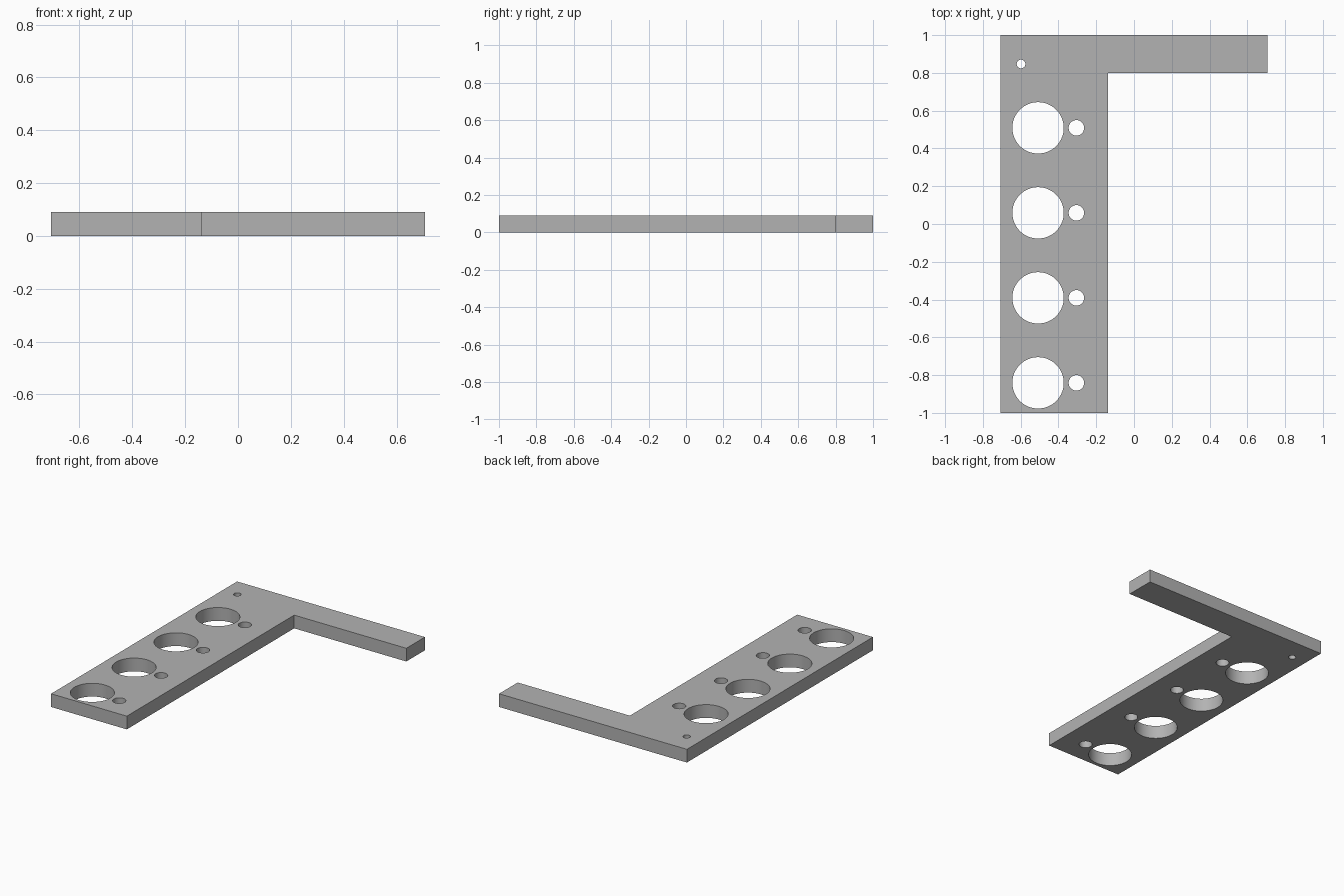
import bpy
import bmesh
import math
from mathutils import Matrix

cube = bpy.data.objects.get("Cube")
if cube:
    bpy.data.objects.remove(cube, do_unlink=True)

THICK = 0.09

grey = bpy.data.materials.new("plain grey")
grey.use_nodes = True
colour = (0.45, 0.45, 0.45, 1)
grey.diffuse_color = colour
grey.node_tree.nodes["Principled BSDF"].inputs["Base Color"].default_value = colour


def add_object(name, bm):
    bmesh.ops.recalc_face_normals(bm, faces=bm.faces)
    mesh = bpy.data.meshes.new(name)
    bm.to_mesh(mesh)
    bm.free()
    mesh.materials.append(grey)
    obj = bpy.data.objects.new(name, mesh)
    bpy.context.collection.objects.link(obj)
    return obj


# L-shaped plate: wide slotted leg with a narrow arm at the back
outline = [(-0.707, -1), (-0.137, -1), (-0.137, 0.8),
           (0.707, 0.8), (0.707, 1), (-0.707, 1)]
bm = bmesh.new()
base = bm.faces.new([bm.verts.new((x, y, 0)) for x, y in outline])
top = bmesh.ops.extrude_face_region(bm, geom=[base])["geom"]
bmesh.ops.translate(bm, vec=(0, 0, THICK),
                    verts=[v for v in top if isinstance(v, bmesh.types.BMVert)])
plate = add_object("bracket_plate", bm)

# Holes: four large and small pairs, plus one corner pin hole
holes = [(-0.598, 0.847, 0.023)]
for i in range(4):
    y = 0.509 - 0.45 * i
    holes += [(-0.508, y, 0.136), (-0.305, y, 0.041)]

bm = bmesh.new()
for x, y, radius in holes:
    bmesh.ops.create_cone(bm, cap_ends=True, segments=64, radius1=radius,
                          radius2=radius, depth=THICK * 3,
                          matrix=Matrix.Translation((x, y, THICK / 2)))
cutter = add_object("hole_cutter", bm)
cutter.hide_render = True

# Drill the plate, then discard the cutter
drill = plate.modifiers.new("drill_holes", 'BOOLEAN')
drill.operation = 'DIFFERENCE'
drill.solver = 'EXACT'
drill.object = cutter
bpy.ops.object.select_all(action='DESELECT')
plate.select_set(True)
bpy.context.view_layer.objects.active = plate
bpy.ops.object.modifier_apply(modifier=drill.name)
bpy.data.objects.remove(cutter, do_unlink=True)

# Smooth bores, sharp rims
bpy.ops.object.shade_smooth_by_angle(angle=math.radians(30))
